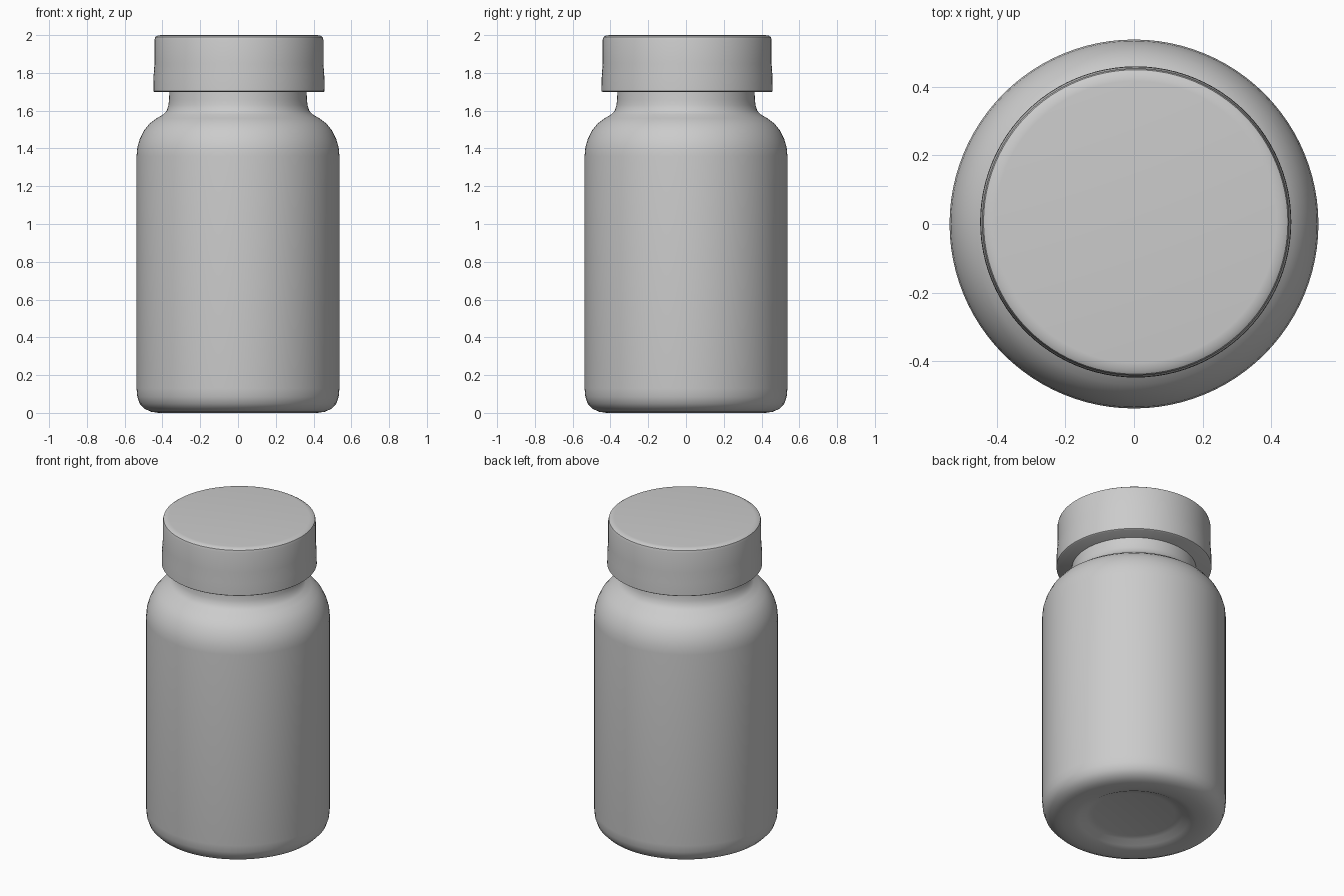
import bpy
import bmesh
from math import radians

if "Cube" in bpy.data.objects:
    bpy.data.objects.remove(bpy.data.objects["Cube"])

SIDES = 96

grey = bpy.data.materials.new("plain grey")
grey.use_nodes = True
colour = (0.6, 0.6, 0.6, 1)
grey.diffuse_color = colour
grey.node_tree.nodes["Principled BSDF"].inputs["Base Color"].default_value = colour


def lathe(name, profile, offset=(0, 0, 0)):
    """Revolve a (radius, height) outline about z; ends on the axis close it."""
    bm = bmesh.new()
    verts = [bm.verts.new((r, 0, z)) for r, z in profile]
    edges = [bm.edges.new(pair) for pair in zip(verts, verts[1:])]
    bmesh.ops.spin(bm, geom=verts + edges, cent=(0, 0, 0), axis=(0, 0, 1),
                   angle=radians(360), steps=SIDES, use_duplicate=False)
    bmesh.ops.remove_doubles(bm, verts=bm.verts, dist=0.0001)
    bmesh.ops.recalc_face_normals(bm, faces=bm.faces)
    mesh = bpy.data.meshes.new(name)
    bm.to_mesh(mesh)
    bm.free()
    mesh.materials.append(grey)
    obj = bpy.data.objects.new(name, mesh)
    obj.location = offset
    bpy.context.collection.objects.link(obj)
    bpy.ops.object.select_all(action="DESELECT")
    obj.select_set(True)
    bpy.context.view_layer.objects.active = obj
    bpy.ops.object.shade_smooth_by_angle(angle=radians(40))
    return obj


# Bottle: dished base, rounded foot, straight wall, shoulder and flared neck
lathe("bottle_body", [
    (0, 0.04), (0.24, 0.04), (0.28, 0.032), (0.32, 0.012), (0.36, 0.001),
    (0.42, 0), (0.46, 0.006), (0.495, 0.022), (0.52, 0.048), (0.533, 0.085),
    (0.537, 0.13), (0.537, 1.36), (0.533, 1.405), (0.52, 1.45),
    (0.498, 1.495), (0.468, 1.532), (0.43, 1.56), (0.396, 1.58),
    (0.377, 1.6), (0.368, 1.63), (0.365, 1.66), (0.362, 1.72), (0, 1.72),
])

# Cap: slightly tapered skirt, flat underside and softened top rim
lathe("screw_cap", [
    (0, 1.7), (0.446, 1.698), (0.453, 1.703), (0.452, 1.78), (0.447, 1.85),
    (0.447, 1.975), (0.443, 1.99), (0.43, 1.998), (0.41, 2), (0, 2),
], offset=(0.005, 0.006, 0))
